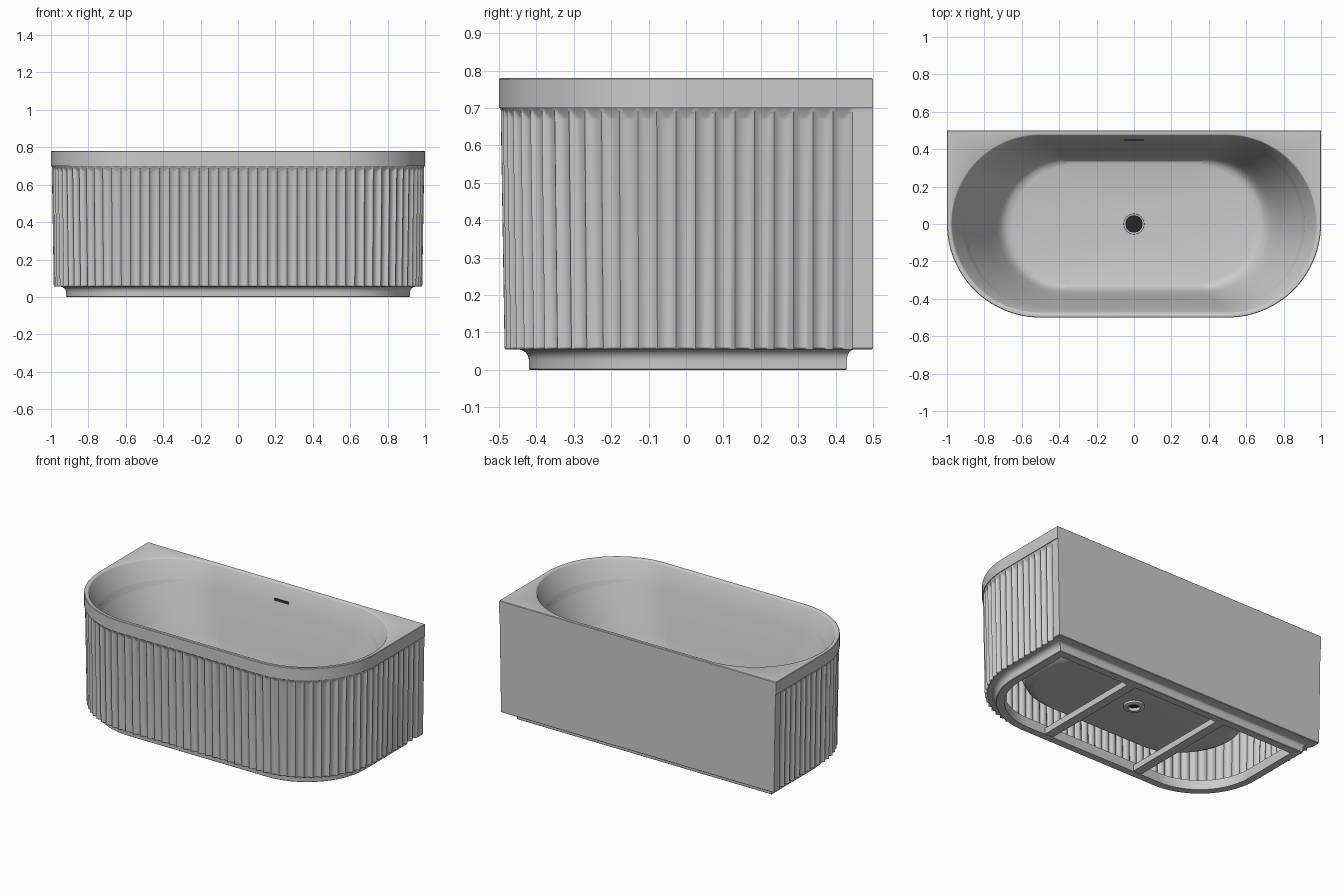
import bpy, bmesh
from math import pi, sin, cos, radians

if "Cube" in bpy.data.objects:
    bpy.data.objects.remove(bpy.data.objects["Cube"])

FLUTES, SUB = 66, 8          # number of flutes, samples per flute
FLAT_Y = 0.445               # flutes stop here, just before the back wall


def finish(bm, name, color=None, angle=30):
    bmesh.ops.remove_doubles(bm, verts=bm.verts, dist=1e-5)
    bmesh.ops.recalc_face_normals(bm, faces=bm.faces)
    me = bpy.data.meshes.new(name)
    bm.to_mesh(me)
    bm.free()
    ob = bpy.data.objects.new(name, me)
    bpy.context.collection.objects.link(ob)
    if color:
        mat = bpy.data.materials.new(name + "_paint")
        mat.diffuse_color = color
        mat.use_nodes = True
        mat.node_tree.nodes["Principled BSDF"].inputs["Base Color"].default_value = mat.diffuse_color
        me.materials.append(mat)
    bpy.ops.object.select_all(action='DESELECT')
    ob.select_set(True)
    bpy.context.view_layer.objects.active = ob
    bpy.ops.object.shade_smooth_by_angle(angle=radians(angle))
    return ob


def loft(name, rings, cap=False, closed=False, color=None):
    """Skin a list of equally long closed point rings."""
    bm = bmesh.new()
    vs = [[bm.verts.new(p) for p in r] for r in rings]
    n = len(vs[0])
    pairs = list(zip(vs, vs[1:])) + ([(vs[-1], vs[0])] if closed else [])
    for a, b in pairs:
        for i in range(n):
            j = (i + 1) % n
            bm.faces.new((a[i], a[j], b[j], b[i]))
    if cap:
        bm.faces.new(vs[0])
        bm.faces.new(vs[-1])
    return finish(bm, name, color)


def box(name, center, size, color=None):
    bm = bmesh.new()
    bmesh.ops.create_cube(bm, size=1)
    for v in bm.verts:
        v.co = [c + s * k for c, s, k in zip(center, size, v.co)]
    return finish(bm, name, color)


def stadium(c, r, z, square_back=False):
    """Two end arcs of radius r centred at x = +-c; optionally squared at the back."""
    pts = []
    for i in range(65):
        t = -pi / 2 + pi * i / 64
        k = r / max(cos(t), sin(t)) if square_back and t > 0 else r
        pts.append((c + k * cos(t), k * sin(t), z))
    return pts + [(-x, y, z) for x, y, z in reversed(pts)]


# Basin: outer underside, drain hole, inner wall, flat rim and plain band
inner = [(.33, .315, .18), (.345, .335, .187), (.357, .35, .205), (.37, .364, .25),
         (.4, .387, .37), (.43, .412, .5), (.465, .44, .63), (.5, .472, .772),
         (.5, .476, .778), (.5, .48, .78)]
outer = [(.465, .45, .66), (.43, .424, .5), (.4, .399, .37), (.37, .376, .24),
         (.357, .36, .19), (.34, .335, .168), (.33, .315, .165)]
rings = [stadium(*p) for p in outer]
rings += [stadium(0, .055, .165), stadium(0, .055, .18)]
rings += [stadium(*p) for p in inner]
rings += [stadium(.5, r, z, True) for r, z in
          ((.497, .78), (.5, .777), (.5, .70), (.46, .70))]
loft("basin_and_rim", rings)

# Outline of the fluted skirt: point, outward normal and groove amount
ARC = pi / 4
TOTAL = 2 * (FLAT_Y + ARC + .5)


def on_outline(l):
    if l > TOTAL / 2 + 1e-9:
        (x, y), (nx, ny) = on_outline(TOTAL - l)
        return (-x, y), (-nx, ny)
    if l < FLAT_Y:
        return (1, FLAT_Y - l), (1, 0)
    if l < FLAT_Y + ARC:
        a = (l - FLAT_Y) / .5
        return (.5 + .5 * cos(a), -.5 * sin(a)), (cos(a), -sin(a))
    return (.5 - (l - FLAT_Y - ARC), -.5), (0, -1)


outline = [((1, .5), (1, 0), 0)]
for i in range(FLUTES * SUB + 1):
    u = (i % SUB) / SUB
    outline.append((*on_outline(TOTAL * i / (FLUTES * SUB)), 1 - (2 * u - 1) ** 2))
outline.append(((-1, .5), (-1, 0), 0))


def skirt_ring(side, back, z, depth=0.0, limit=1.0):
    pts = []
    for (x, y), (nx, ny), g in outline:
        d = side + min(depth * g, limit)
        yb = y * (.5 - back) / .5 if y > 0 else y
        pts.append((x - nx * d, yb - ny * d, z))
    return pts


# Skirt: flutes run out under the band, then ledge, coved plinth and inner shell
D = .015
rings = [skirt_ring(.004, 0, .70)]
rings += [skirt_ring(.005, 0, .70 - h, D, h * .5) for h in (.006, .012, .018, .024, .031)]
rings += [skirt_ring(.015, 0, .058, D), skirt_ring(.018, .003, .055, D),
          skirt_ring(.05, .05, .055)]
rings += [skirt_ring(.08 - .03 * (1 - sin(a)), .07 - .02 * (1 - sin(a)), .055 - .028 * (1 - cos(a)))
          for a in (pi / 8, pi / 4, 3 * pi / 8, pi / 2)]
rings += [skirt_ring(.08, .07, .003), skirt_ring(.083, .073, 0), skirt_ring(.13, .12, 0),
          skirt_ring(.13, .12, .062), skirt_ring(.026, .012, .062, D),
          skirt_ring(.016, .012, .66, D)]
loft("fluted_skirt", rings)

# Cross braces of the base frame
for side, label in ((-1, "left"), (1, "right")):
    box(f"base_brace_{label}", (side * .335, .005, .022), (.06, .79, .04))


def circle(r, z):
    return [(r * cos(2 * pi * i / 40), r * sin(2 * pi * i / 40), z) for i in range(40)]


# Drain: fitting below the floor and a dark plug set in the hole
loft("drain_fitting", [circle(r, z) for r, z in
                       ((.054, .178), (.062, .164), (.062, .152), (.055, .148),
                        (.036, .148), (.036, .17), (.05, .178))], closed=True)
loft("drain_plug", [circle(.052, .168), circle(.052, .176)], cap=True,
     color=(.02, .02, .02, 1))

# Overflow slot in the back wall
box("overflow_slot", (0, .452, .68), (.1, .014, .014), (.05, .05, .05, 1))
